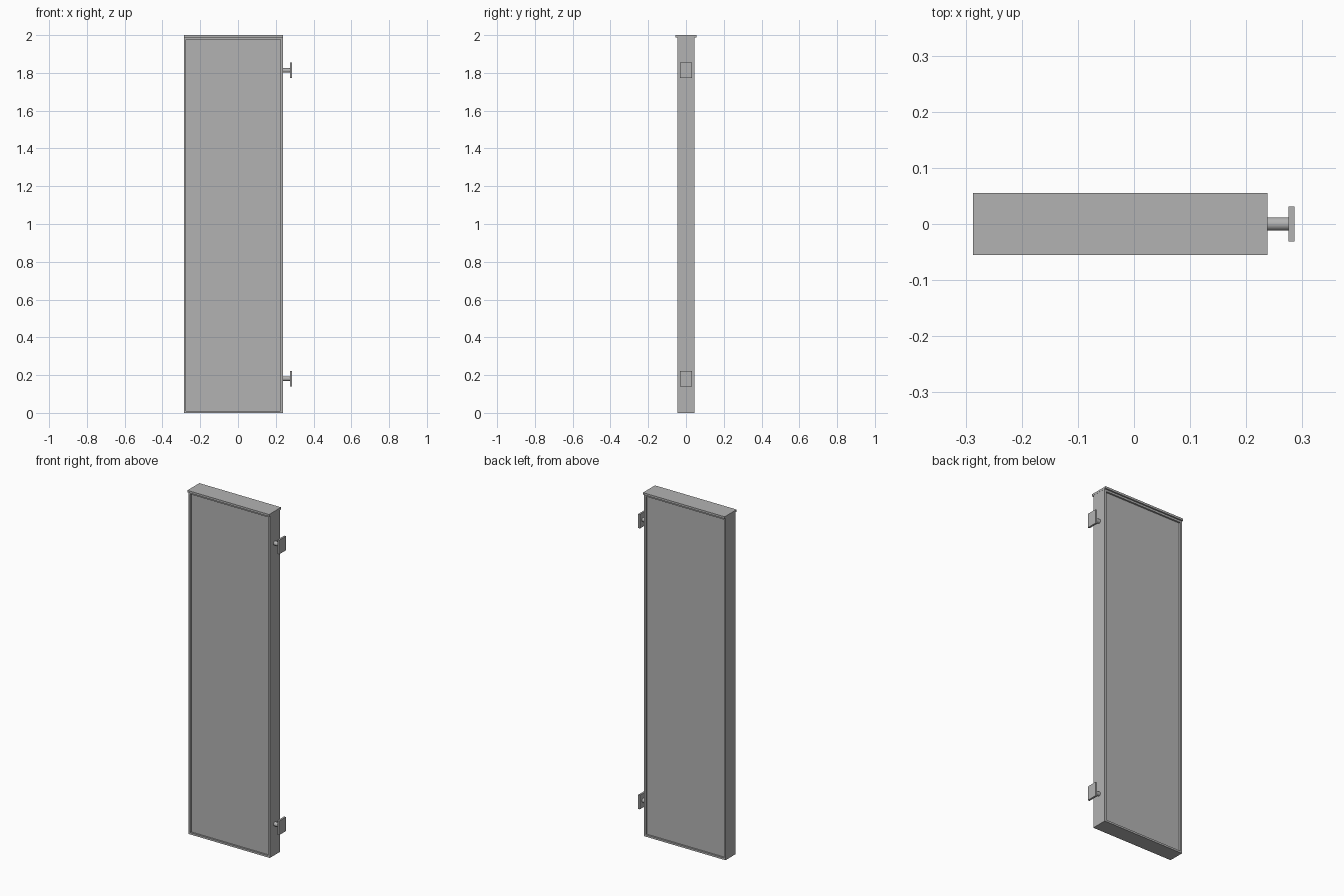
import bpy
import bmesh
import math

cube = bpy.data.objects.get("Cube")
if cube:
    bpy.data.objects.remove(cube, do_unlink=True)

grey = bpy.data.materials.new("painted_grey_metal")
grey.use_nodes = True
colour = (0.45, 0.45, 0.45, 1)
grey.diffuse_color = colour
grey.node_tree.nodes["Principled BSDF"].inputs["Base Color"].default_value = colour

LEFT, RIGHT = -0.286, 0.237      # sign body ends
CAP_BOTTOM = 1.988
PLATE_INNER, PLATE_OUTER = 0.275, 0.286


def box(name, low, high):
    """Box spanning two opposite corners."""
    bpy.ops.mesh.primitive_cube_add(size=1)
    ob = bpy.context.object
    ob.name = name
    for v in ob.data.vertices:
        v.co = [a if c < 0 else b for a, b, c in zip(low, high, v.co)]
    ob.data.materials.append(grey)
    return ob


# Slim case with a recessed panel on the front and back
case = box("case", (LEFT, -0.046, 0), (RIGHT, 0.046, CAP_BOTTOM))
bm = bmesh.new()
bm.from_mesh(case.data)
bm.normal_update()
panels = [f for f in bm.faces if abs(f.normal.y) > 0.9]
bmesh.ops.inset_individual(bm, faces=panels, thickness=0.0155)
bmesh.ops.inset_individual(bm, faces=panels, thickness=0, depth=-0.01)
bm.to_mesh(case.data)
bm.free()

# Thin cap overhanging front and back
box("top_cap", (LEFT - 0.001, -0.055, CAP_BOTTOM), (RIGHT + 0.001, 0.055, 2))

# Two wall mounts: round arm and rectangular plate
for label, z in (("upper", 1.813), ("lower", 0.181)):
    start = RIGHT - 0.005
    bpy.ops.mesh.primitive_cylinder_add(
        vertices=24, radius=0.012, depth=PLATE_INNER - start,
        location=((start + PLATE_INNER) / 2, 0, z),
        rotation=(0, math.pi / 2, 0))
    arm = bpy.context.object
    arm.name = label + "_mount_arm"
    arm.data.materials.append(grey)
    bpy.ops.object.shade_smooth_by_angle()
    box(label + "_mount_plate", (PLATE_INNER, -0.031, z - 0.041),
        (PLATE_OUTER, 0.031, z + 0.041))
